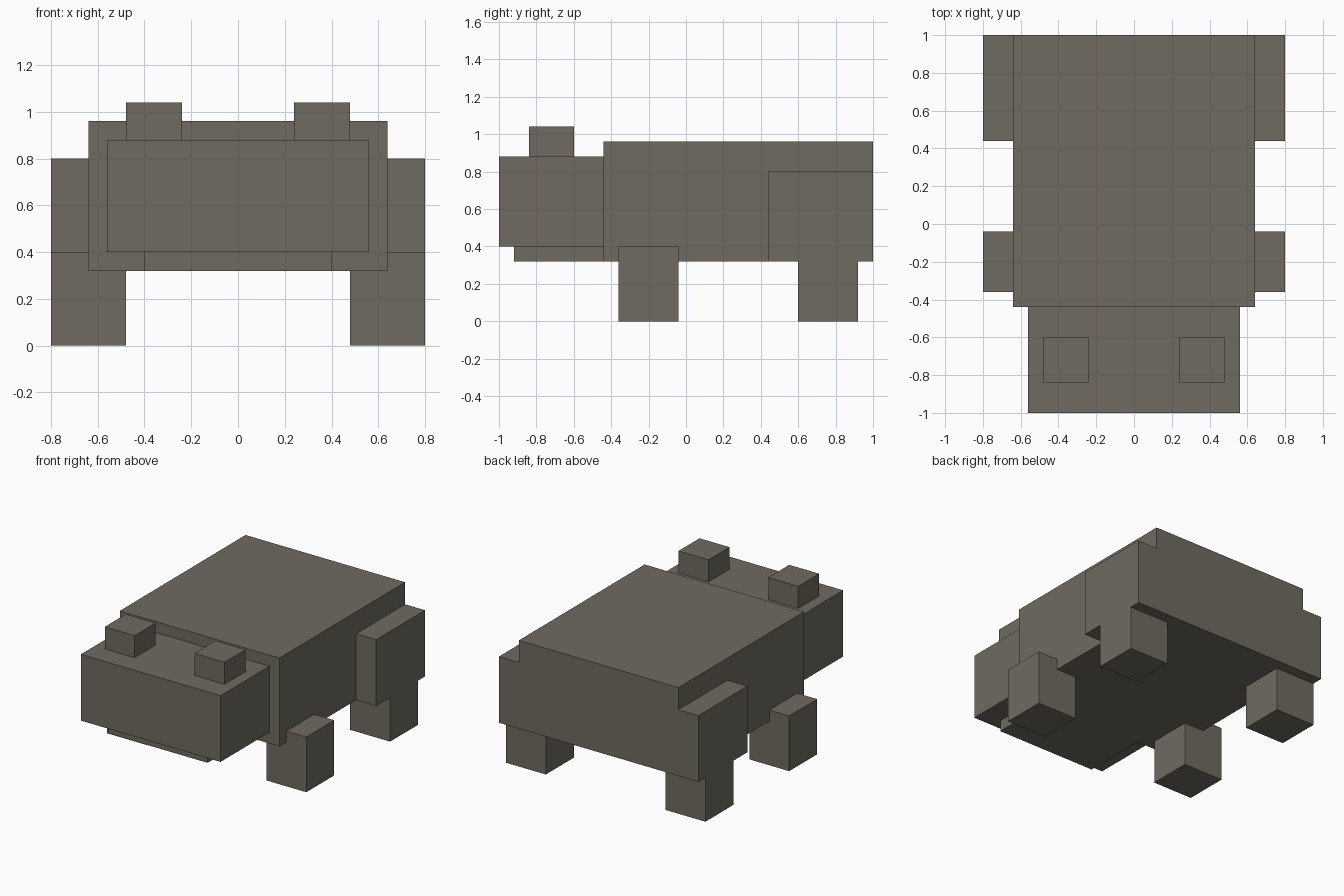
import bpy

if "Cube" in bpy.data.objects:
    bpy.data.objects.remove(bpy.data.objects["Cube"], do_unlink=True)

# Single grey-brown hide colour
HIDE = (0.162, 0.147, 0.120, 1.0)
hide = bpy.data.materials.new("grey_brown_hide")
hide.use_nodes = True
hide.diffuse_color = HIDE
bsdf = hide.node_tree.nodes["Principled BSDF"]
bsdf.inputs["Base Color"].default_value = HIDE
bsdf.inputs["Roughness"].default_value = 0.9


def box(name, x, y, z):
    """Flat-faced block spanning the given (low, high) ranges."""
    spans = (x, y, z)
    bpy.ops.mesh.primitive_cube_add(size=1, location=[(a + b) / 2 for a, b in spans])
    obj = bpy.context.object
    obj.name = obj.data.name = name
    for v in obj.data.vertices:
        v.co = [c * (b - a) for c, (a, b) in zip(v.co, spans)]
    obj.data.materials.append(hide)
    return obj


def pair(name, x, y, z):
    """Matching blocks on the model's left (+x) and right (-x)."""
    box("left_" + name, x, y, z)
    box("right_" + name, (-x[1], -x[0]), y, z)


# Trunk and head
box("body", (-0.64, 0.64), (-0.44, 1), (0.32, 0.96))
box("head", (-0.56, 0.56), (-1, -0.44), (0.4, 0.88))
box("lower_jaw", (-0.4, 0.4), (-0.92, -0.44), (0.32, 0.4))

# Raised eyes
pair("eye", (0.24, 0.48), (-0.84, -0.6), (0.88, 1.04))

# Legs and haunches
pair("front_leg", (0.48, 0.8), (-0.36, -0.04), (0, 0.4))
pair("haunch", (0.64, 0.8), (0.44, 1), (0.32, 0.8))
pair("back_leg", (0.48, 0.8), (0.6, 0.92), (0, 0.32))
